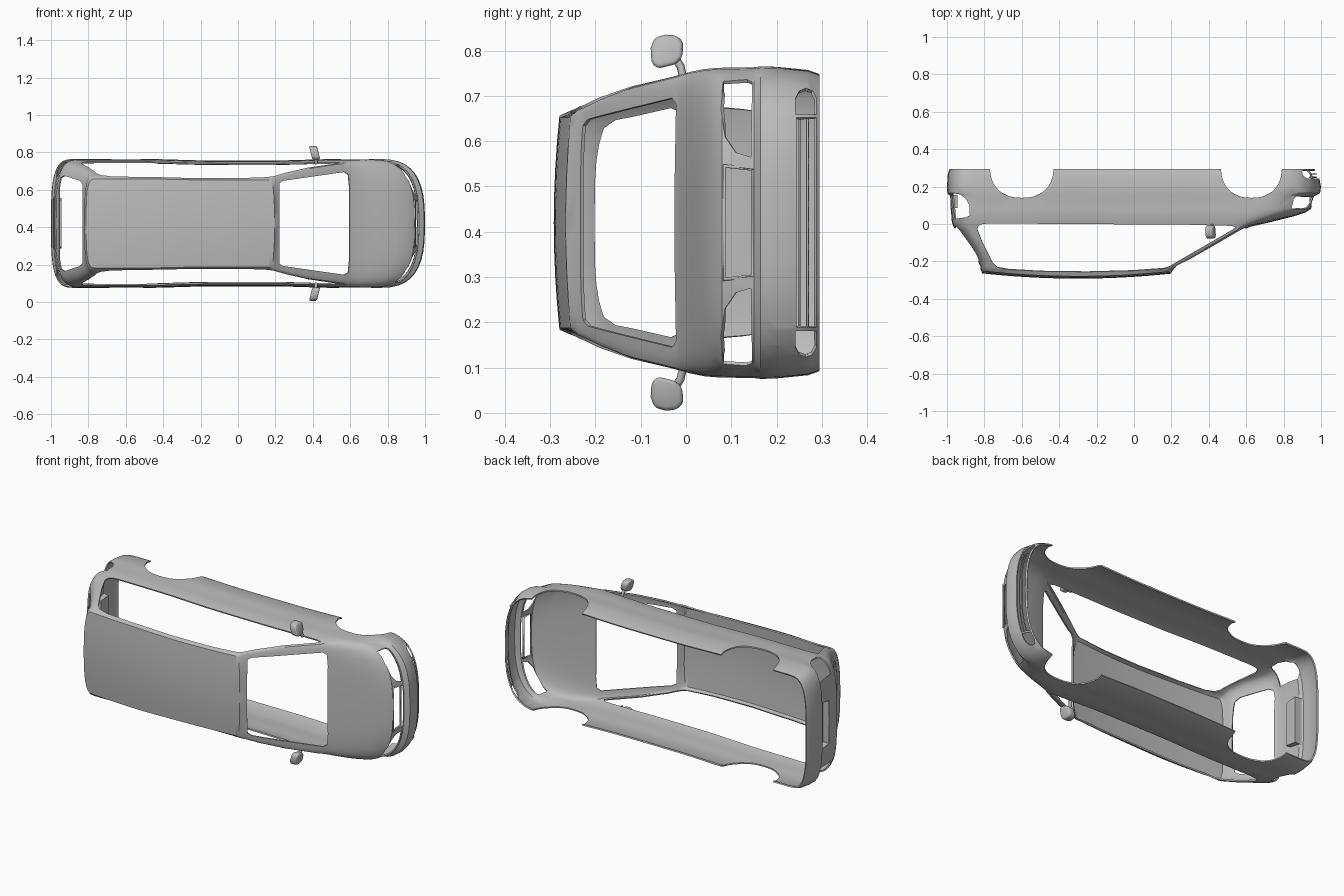
import bpy, bmesh, math
from mathutils import Vector

if "Cube" in bpy.data.objects:
    bpy.data.objects.remove(bpy.data.objects["Cube"])

MID = 0.42  # height of the car's centre plane

grey = bpy.data.materials.new("body_grey")
grey.use_nodes = True
grey.diffuse_color = (0.5, 0.5, 0.5, 1)
grey.node_tree.nodes["Principled BSDF"].inputs["Base Color"].default_value = (0.5, 0.5, 0.5, 1)


def place(x, w, h):
    """Car space (length, sideways, up) to world: the roof faces -y."""
    return Vector((x, -h, MID + w))


# For each sweep axis: outline point + distance to car space, and back again
AXES = {
    'x': (lambda p, t: place(t, p[0], p[1]), lambda c: (c.z - MID, -c.y, c.x)),
    'w': (lambda p, t: place(p[0], t, p[1]), lambda c: (c.x, -c.y, c.z - MID)),
    'h': (lambda p, t: place(p[0], p[1], t), lambda c: (c.x, c.z - MID, -c.y)),
}


def add_object(name, bm):
    mesh = bpy.data.meshes.new(name)
    bm.to_mesh(mesh)
    bm.free()
    obj = bpy.data.objects.new(name, mesh)
    bpy.context.collection.objects.link(obj)
    mesh.materials.append(grey)
    return obj


def finish(obj, angle=30):
    """Apply the modifiers and smooth the surface."""
    deps = bpy.context.evaluated_depsgraph_get()
    mesh = bpy.data.meshes.new_from_object(obj.evaluated_get(deps))
    obj.modifiers.clear()
    obj.data = mesh
    bpy.ops.object.select_all(action='DESELECT')
    obj.select_set(True)
    bpy.context.view_layer.objects.active = obj
    bpy.ops.object.shade_smooth_by_angle(angle=math.radians(angle))


def prism(pts, axis, a, b):
    """Solid outline swept from a to b along one axis."""
    bm = bmesh.new()
    lo, hi = ([bm.verts.new(AXES[axis][0](p, t)) for p in pts] for t in (a, b))
    bm.faces.new(lo)
    bm.faces.new(hi[::-1])
    for i in range(len(pts)):
        j = (i + 1) % len(pts)
        bm.faces.new((lo[j], lo[i], hi[i], hi[j]))
    bmesh.ops.recalc_face_normals(bm, faces=bm.faces)
    return bm


def inside(p, poly):
    hit = False
    for (x0, y0), (x1, y1) in zip(poly, poly[1:] + poly[:1]):
        if (y0 > p[1]) != (y1 > p[1]) and p[0] < x0 + (p[1] - y0) / (y1 - y0) * (x1 - x0):
            hit = not hit
    return hit


def cut(bm, poly, axis, a, b):
    """Cut an outlined opening through the sheet between a and b."""
    to_world, to_flat = AXES[axis]

    def touches(f, pts):
        c = [to_flat(v.co) for v in f.verts]
        return all(min(q[k] for q in c) <= max(p[k] for p in pts) + 1e-4 and
                   max(q[k] for q in c) >= min(p[k] for p in pts) - 1e-4 for k in (0, 1))

    faces = {f for f in bm.faces
             if a < to_flat(f.calc_center_median())[2] < b and touches(f, poly)}
    for p, q in zip(poly, poly[1:] + poly[:1]):
        near = [f for f in faces if touches(f, (p, q))]
        if not near:
            continue
        start = to_world(p, 0)
        normal = (to_world(q, 0) - start).cross(to_world(p, 1) - start).normalized()
        geom = near + list({e for f in near for e in f.edges}) + list({v for f in near for v in f.verts})
        res = bmesh.ops.bisect_plane(bm, geom=geom, dist=1e-6, plane_co=start, plane_no=normal)
        faces |= {g for g in res['geom'] if isinstance(g, bmesh.types.BMFace)}
    gone = [f for f in faces if inside(to_flat(f.calc_center_median()), poly)]
    bmesh.ops.delete(bm, geom=gone, context='FACES')


# ---- body shell: waterline rings (up, rear x, rear depth, nose x, nose depth, half width)
RINGS = [
    (-.295, -.985, .12, .962, .22, .328),
    (-.27, -.995, .13, .985, .24, .337),
    (-.20, -1.0, .13, 1.0, .25, .344),
    (-.165, -.998, .13, .995, .25, .345),
    (-.15, -.985, .13, .968, .25, .343),
    (-.08, -.98, .13, .945, .25, .342),
    (-.062, -.978, .13, .918, .25, .341),
    (-.04, -.976, .13, .85, .22, .339),
    (-.01, -.974, .13, .73, .15, .333),
    (.015, -.965, .12, .62, .07, .326),
    (.03, -.955, .12, .585, .04, .322),
    (.12, -.885, .10, .43, .04, .302),
    (.19, -.84, .08, .305, .03, .277),
    (.225, -.822, .06, .235, .03, .260),
    (.238, -.822, .06, .215, .03, .255),
]
CORNER, SIDE, ROWS = 10, 24, 8


def half_ring(rear, rd, nose, nd, w):
    """Points (x, side) from rear centre to nose centre."""
    def arc(i, n):
        a = math.pi / 2 * i / CORNER
        return 1 - max(0, math.cos(a)) ** (2 / n), math.sin(a) ** (2 / n)
    pts = [(rear + rd * arc(i, 3.4)[0], w * arc(i, 3.4)[1]) for i in range(CORNER + 1)]
    x0, x1 = rear + rd, nose - nd
    pts += [(x0 + (x1 - x0) * i / SIDE, w) for i in range(1, SIDE)]
    pts += [(nose - nd * arc(i, 2.8)[0], w * arc(i, 2.8)[1]) for i in range(CORNER, -1, -1)]
    # doors sit slightly inside the wheel flares
    return [(x, s * (1 - .025 * math.exp(-((x - .02) / .38) ** 4))) for x, s in pts]


def roof_point(x, s):
    arch_up = .029 * max(0, 1 - ((x + .3) / .52) ** 2)
    return place(x, s, .25 + arch_up + .013 * (1 - (s / .24) ** 2))


def around(half):
    return half + [(x, -s) for x, s in half[-2:0:-1]]


bm = bmesh.new()
loops = [[bm.verts.new(place(x, s, h)) for x, s in around(half_ring(*shape))] for h, *shape in RINGS]
roof = half_ring(-.812, .05, .195, .03, .238)
loops.append([bm.verts.new(roof_point(x, s)) for x, s in around(roof)])
for low, high in zip(loops, loops[1:]):
    for i in range(len(low)):
        j = (i + 1) % len(low)
        bm.faces.new((low[i], low[j], high[j], high[i]))
# roof panel: strips across from side to side
rim, count = loops[-1], len(loops[-1])
strips = [[rim[i]] + [bm.verts.new(roof_point(x, s * (1 - 2 * k / ROWS))) for k in range(1, ROWS)] + [rim[-i]]
          for i, (x, s) in list(enumerate(roof))[1:-1]]
for a, b in zip(strips, strips[1:]):
    for k in range(ROWS):
        bm.faces.new((a[k], b[k], b[k + 1], a[k + 1]))
for tip, strip in ((rim[0], strips[0]), (rim[len(roof) - 1], strips[-1])):
    for k in range(ROWS):
        bm.faces.new((tip, strip[k], strip[k + 1]))
bmesh.ops.recalc_face_normals(bm, faces=bm.faces)
bm.normal_update()
if min(bm.faces, key=lambda f: f.calc_center_median().y).normal.y > 0:
    bmesh.ops.reverse_faces(bm, faces=bm.faces)


# ---- openings
def arch(cx, rx):
    pts = []
    for i in range(25):
        a = math.pi * i / 24
        c, s = math.cos(a), max(0, math.sin(a))
        pts.append((cx + rx * math.copysign(abs(c) ** .85, c), -.31 + .17 * s ** .85))
    return pts


def mirrored(pts):
    return pts + [(x, -w) for x, w in pts[::-1]]


side_window = [(-.77, -.003), (.3, .004), (.52, .01), (.545, .017), (.53, .03), (.19, .228),
               (.16, .239), (0, .25), (-.25, .256), (-.5, .253), (-.68, .243), (-.73, .232),
               (-.755, .21), (-.81, .1), (-.838, .03), (-.83, .008), (-.81, 0)]
windscreen = [(.596, .2), (.59, .262), (.57, .275), (.24, .228), (.222, .215)]
rear_window = [(-.958, .2), (-.948, .245), (-.93, .255), (-.845, .228), (-.832, .21)]
headlight = [(.145, -.143), (.31, -.146), (.316, -.135), (.312, -.082), (.25, -.077),
             (.19, -.086), (.155, -.11)]
taillight = [(-.972, -.165), (-.93, -.158), (-.9, -.135), (-.88, -.1), (-.878, -.045),
             (-.9, -.034), (-.958, -.028)]
fog_light = [(.239, -.288), (.275, -.288), (.291, -.28), (.297, -.265), (.291, -.25), (.275, -.242), (.239, -.242)]
grille = [(-.118, -.149), (.118, -.149), (.125, -.085), (-.125, -.085)]
intake = [(-.232, -.288), (.232, -.288), (.232, -.244), (-.232, -.244)]
plate = [(-.135, -.156), (.135, -.156), (.125, -.085), (-.125, -.085)]

for s in (1, -1):
    lo, hi = sorted((s * .2, s * .6))
    for outline in (side_window, arch(.628, .163), arch(-.6, .17), taillight):
        cut(bm, outline, 'w', lo, hi)
    for outline in (headlight, fog_light):
        cut(bm, [(s * w, h) for w, h in outline], 'x', .75, 1.2)
cut(bm, mirrored(windscreen), 'h', -.03, .5)
cut(bm, mirrored(rear_window), 'h', .012, .5)
cut(bm, grille, 'x', .7, 1.2)
cut(bm, intake, 'x', .7, 1.2)
cut(bm, plate, 'x', -1.2, -.9)
body = add_object("body_shell", bm)
solid = body.modifiers.new("thickness", 'SOLIDIFY')
solid.thickness, solid.offset = .008, -1
finish(body)


# ---- slats and frames
def bar(name, pts, radius, closed=False):
    cu = bpy.data.curves.new(name, 'CURVE')
    cu.dimensions, cu.bevel_depth, cu.bevel_resolution = '3D', radius, 1
    sp = cu.splines.new('POLY')
    sp.points.add(len(pts) - 1)
    for p, q in zip(sp.points, pts):
        p.co = (*place(*q), 1)
    sp.use_cyclic_u = closed
    cu.materials.append(grey)
    bpy.context.collection.objects.link(bpy.data.objects.new(name, cu))


def nose_x(w, nose, depth, half):
    return nose - depth * (1 - (1 - abs(w / half) ** 2.8) ** (1 / 2.8))


for h in (-.25, -.268):
    bar("intake_slat", [(nose_x(i * .047, .985, .24, .337) - .01, i * .047, h) for i in range(-5, 6)], .003)
bar("grille_frame", [(nose_x(w, .957, .25, .342) - .008, w, h) for w, h in grille], .006, True)

# ---- recessed number plate panel in the tailgate, open to the rear
bm = prism(plate, 'x', -.982, -.945)
bmesh.ops.delete(bm, geom=[min(bm.faces, key=lambda f: f.calc_center_median().x)], context='FACES')
add_object("plate_recess", bm)

# ---- door mirrors
shell = [(.34, .062), (.352, .076), (.385, .078), (.408, .07), (.415, .045), (.413, .02),
         (.398, .006), (.365, .008), (.35, .022)]
for s, side in ((1, "left"), (-1, "right")):
    m = add_object(side + "_mirror", prism([(s * w, h) for w, h in shell], 'x', .388, .43))
    for v in m.data.vertices:  # sweep the outer edge backwards
        v.co.x -= .25 * (abs(v.co.z - MID) - .38)
    bev = m.modifiers.new("round", 'BEVEL')
    bev.width, bev.segments = .011, 3
    finish(m, 40)
    bar(side + "_mirror_arm", [(.42, s * .318, .006), (.415, s * .345, .012), (.41, s * .365, .025)], .009)
